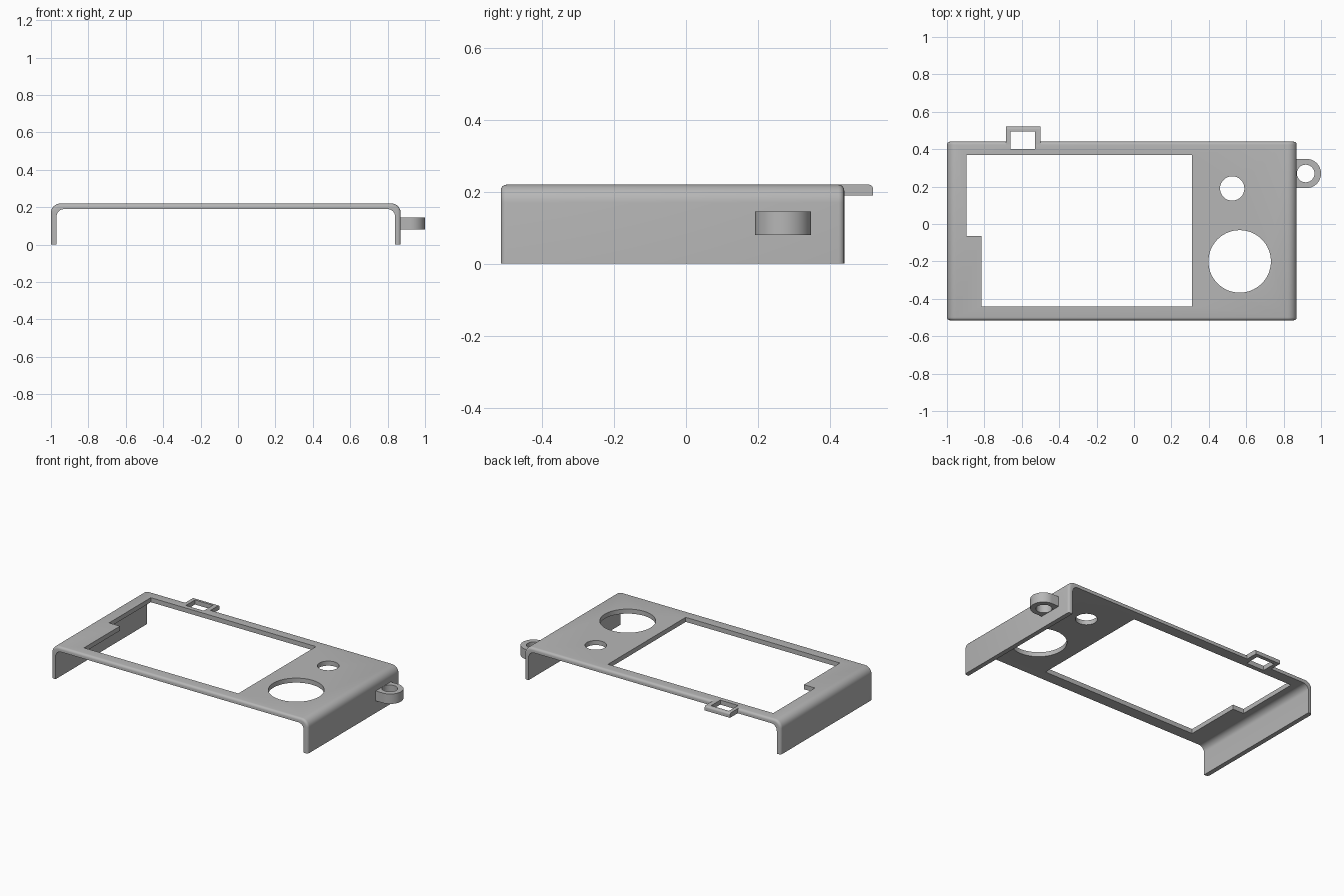
import bpy, bmesh
from math import cos, sin, pi, radians

cube = bpy.data.objects.get("Cube")
if cube:
    bpy.data.objects.remove(cube, do_unlink=True)

grey = bpy.data.materials.new("plain grey")
grey.use_nodes = True
grey.diffuse_color = (0.47, 0.47, 0.47, 1)
grey.node_tree.nodes["Principled BSDF"].inputs["Base Color"].default_value = grey.diffuse_color

LEFT, RIGHT, FRONT, BACK, TOP = -1.0, 0.87, -0.515, 0.44, 0.22
WALL, ROUND, EDGE = 0.03, 0.05, 0.016


def finish(name, bm):
    bmesh.ops.recalc_face_normals(bm, faces=bm.faces)
    mesh = bpy.data.meshes.new(name)
    bm.to_mesh(mesh)
    bm.free()
    mesh.materials.append(grey)
    obj = bpy.data.objects.new(name, mesh)
    bpy.context.collection.objects.link(obj)
    return obj


def prism(name, points, z0, z1, rounded=None):
    """Extrude a plan outline; edges chosen by the rule 'rounded' get a soft top."""
    bm = bmesh.new()
    face = bm.faces.new([bm.verts.new((x, y, z0)) for x, y in points])
    out = bmesh.ops.extrude_face_region(bm, geom=[face])["geom"]
    bmesh.ops.translate(bm, vec=(0, 0, z1 - z0),
                        verts=[v for v in out if isinstance(v, bmesh.types.BMVert)])
    if rounded:
        edges = [e for e in bm.edges if all(v.co.z > z1 - 0.001 for v in e.verts)
                 and rounded(e)]
        bmesh.ops.bevel(bm, geom=edges, offset=0.012, segments=4, profile=0.5,
                        affect='EDGES')
    return finish(name, bm)


def arc(cx, cy, r, a0, a1, n):
    return [(cx + r * cos(a0 + (a1 - a0) * i / n), cy + r * sin(a0 + (a1 - a0) * i / n))
            for i in range(n + 1)]


def circle(cx, cy, r, n=64):
    return arc(cx, cy, r, 0, 2 * pi, n)[:-1]


def rect(x0, x1, y0, y1):
    return [(x0, y0), (x1, y0), (x1, y1), (x0, y1)]


def cut(obj, cutter):
    mod = obj.modifiers.new("cut", 'BOOLEAN')
    mod.operation, mod.solver, mod.object = 'DIFFERENCE', 'EXACT', cutter
    bpy.context.view_layer.objects.active = obj
    bpy.ops.object.modifier_apply(modifier=mod.name)
    bpy.data.objects.remove(cutter, do_unlink=True)


def section(inset):
    """Upside-down U section, with its outer line moved inwards."""
    l, r, t, c = LEFT + inset, RIGHT - inset, TOP - inset, ROUND - inset
    il, ir, it = LEFT + WALL, RIGHT - WALL, TOP - WALL
    outer = [(l, 0)] + arc(l + c, t - c, c, pi, pi / 2, 8) + arc(r - c, t - c, c, pi / 2, 0, 8) + [(r, 0)]
    inner = [(ir, 0)] + arc(ir - 0.04, it - 0.04, 0.04, 0, pi / 2, 8)
    inner += arc(il + 0.04, it - 0.04, 0.04, pi / 2, pi, 8) + [(il, 0)]
    return outer + inner


# Cover: loft of the section with softened front and back edges
steps = [i / 4 * pi / 2 for i in range(5)]
front = [(FRONT + EDGE * (1 - sin(a)), EDGE * (1 - cos(a))) for a in reversed(steps)]
stations = [(FRONT + BACK - y, d) for y, d in front]
stations = list(reversed(front)) + stations
bm = bmesh.new()
rings = [[bm.verts.new((x, y, z)) for x, z in section(d)] for y, d in sorted(stations)]
for a, b in zip(rings, rings[1:]):
    for i in range(len(a)):
        j = (i + 1) % len(a)
        bm.faces.new((a[i], a[j], b[j], b[i]))
bm.faces.new(rings[0])
bm.faces.new(list(reversed(rings[-1])))
cover = finish("cover", bm)

# Openings in the cover
window = [(-0.815, -0.44), (0.31, -0.44), (0.31, 0.37), (-0.895, 0.37),
          (-0.895, -0.065), (-0.815, -0.065)]
slot = rect(-0.66, -0.53, 0.40, 0.495)
for outline in (window, circle(0.525, 0.19, 0.065), circle(0.565, -0.2, 0.167), slot):
    cut(cover, prism("cutter", outline, 0.12, 0.3))

# Slotted tab on the back edge
tab_outline = [(-0.685, 0.42), (-0.66, 0.42), (-0.66, 0.495), (-0.53, 0.495),
               (-0.53, 0.42), (-0.50, 0.42), (-0.50, 0.52), (-0.685, 0.52)]
tab = prism("slotted_tab", tab_outline, TOP - WALL, TOP,
            lambda e: all(v.co.y > 0.51 for v in e.verts))

# Strap loop on the left wall
cx, cy, r = 0.922, 0.27, 0.078
loop = prism("strap_loop", [(0.86, cy - r)] + arc(cx, cy, r, -pi / 2, pi / 2, 32) + [(0.86, cy + r)],
             0.08, 0.145)
cut(loop, prism("cutter", circle(cx - 0.004, cy, 0.047), 0, 0.3))

bpy.ops.object.select_all(action='DESELECT')
for obj in (cover, tab, loop):
    obj.select_set(True)
bpy.context.view_layer.objects.active = cover
bpy.ops.object.shade_smooth_by_angle(angle=radians(30))
